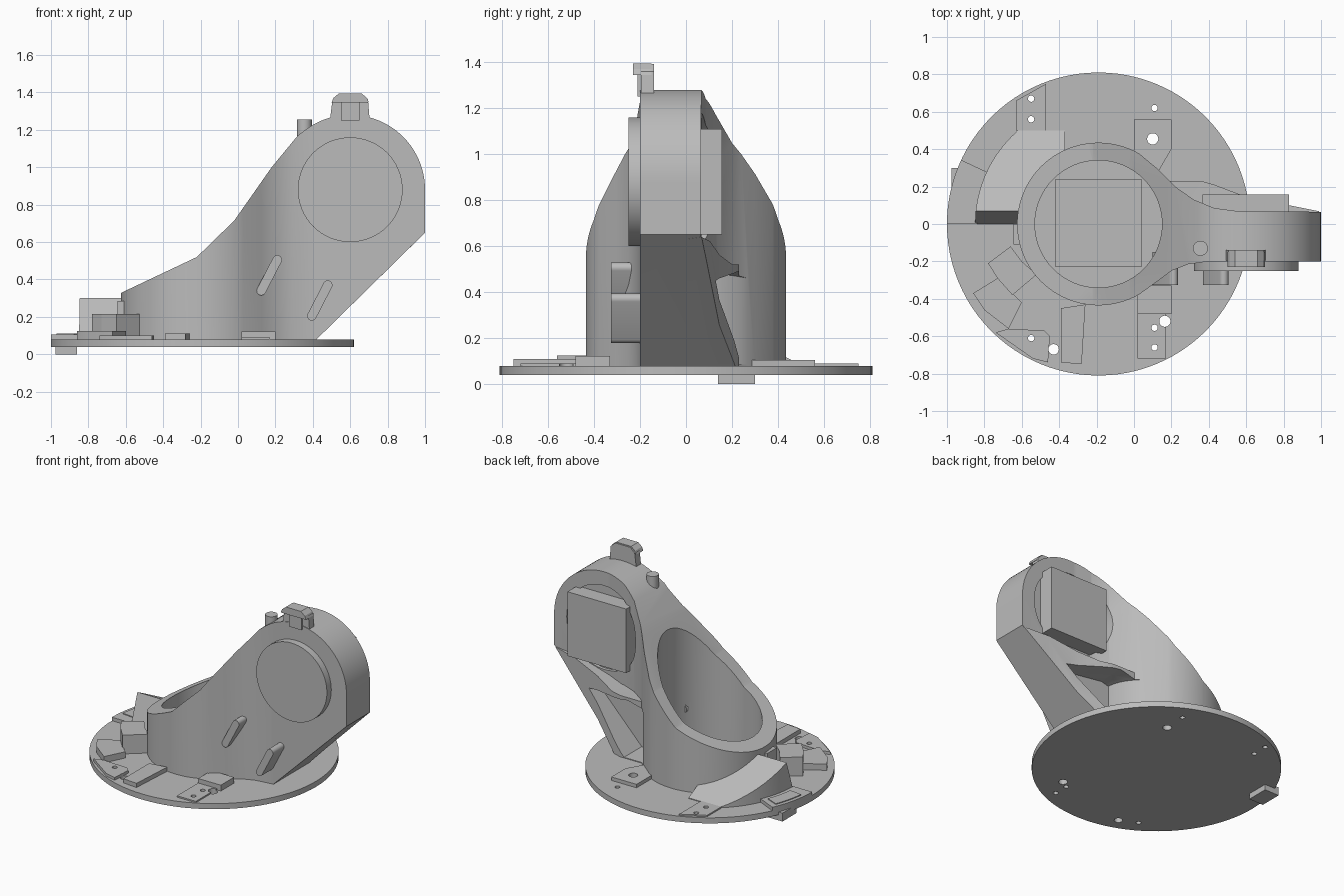
import bpy, bmesh
from math import cos, sin, radians
from mathutils import Vector

cube = bpy.data.objects.get("Cube")
if cube:
    bpy.data.objects.remove(cube)

grey = bpy.data.materials.new("plain grey")
grey.use_nodes = True
grey.diffuse_color = (0.5, 0.5, 0.5, 1)
grey.node_tree.nodes["Principled BSDF"].inputs["Base Color"].default_value = (0.5, 0.5, 0.5, 1)

CX = -0.19          # axis of the base and the cup
HEAD = (0.6, 0.88)  # centre of the arm head, in x and z


def arc(cx, cy, r, a, b, n):
    """Points along a circular arc, angles in degrees."""
    angles = [radians(a + (b - a) * i / n) for i in range(n + 1)]
    return [(cx + r * cos(t), cy + r * sin(t)) for t in angles]


def circle(cx, cy, r, n=64):
    return arc(cx, cy, r, 0, 360, n)[:-1]


def rect(x0, y0, x1, y1):
    return [(x0, y0), (x1, y0), (x1, y1), (x0, y1)]


def prism(name, pts, lo, hi, axis="z"):
    """Extrude a flat outline along one axis."""
    place = {"z": lambda a, b, c: (a, b, c),
             "y": lambda a, b, c: (a, c, b),
             "x": lambda a, b, c: (c, a, b)}[axis]
    bm = bmesh.new()
    face = bm.faces.new([bm.verts.new(place(a, b, lo)) for a, b in pts])
    out = bmesh.ops.extrude_face_region(bm, geom=[face])
    shift = Vector(place(0, 0, hi - lo))
    bmesh.ops.translate(bm, vec=shift,
                        verts=[v for v in out["geom"] if isinstance(v, bmesh.types.BMVert)])
    bmesh.ops.recalc_face_normals(bm, faces=bm.faces)
    mesh = bpy.data.meshes.new(name)
    bm.to_mesh(mesh)
    bm.free()
    mesh.materials.append(grey)
    obj = bpy.data.objects.new(name, mesh)
    bpy.context.collection.objects.link(obj)
    return obj


def combine(obj, other, operation, keep=False):
    """Apply a boolean and drop the helper."""
    mod = obj.modifiers.new("cut", "BOOLEAN")
    mod.operation, mod.solver, mod.object = operation, "EXACT", other
    graph = bpy.context.evaluated_depsgraph_get()
    mesh = bpy.data.meshes.new_from_object(obj.evaluated_get(graph))
    obj.modifiers.clear()
    obj.data = mesh
    if not keep:
        bpy.data.objects.remove(other)
    return obj


# Round base with through holes
base = prism("base_disc", circle(CX, 0, 0.81, 96), 0.04, 0.08)

# Side silhouette shared by the cup and the arm
profile = ([(-0.7, 0.06), (-0.7, 0.293), (-0.22, 0.52), (-0.02, 0.715), (0.18, 1.0), (0.32, 1.17)]
           + arc(*HEAD, 0.4, 126, 0, 32) + [(1.0, 0.65), (0.42, 0.08), (0.4, 0.06)])

# Cup and arm seen from above, flared where they join
plan = (arc(CX, 0, 0.435, 60, 300, 64)
        + [(0.12, -0.31), (0.2, -0.25), (0.29, -0.215), (0.4, -0.2), (1.01, -0.2),
           (1.01, 0.065), (0.56, 0.068), (0.43, 0.085), (0.32, 0.13), (0.22, 0.2), (0.12, 0.3)])
body = prism("cup_and_arm", plan, 0.06, 1.4)
combine(body, prism("silhouette", profile, -0.6, 0.6, "y"), "INTERSECT")
combine(body, prism("bore", circle(CX, 0, 0.34), 0.0, 1.5), "DIFFERENCE")

# Flared lower web behind the arm
web = prism("rear_web", [(0.15, 0.0), (0.98, 0.0), (0.99, 0.068), (0.83, 0.1), (0.6, 0.145),
                         (0.43, 0.21), (0.36, 0.23), (0.15, 0.23)], 0.06, 0.7)
web_side = [(0.1, 0.06), (0.4, 0.06), (0.42, 0.08), (0.99, 0.64), (0.8, 0.62), (0.45, 0.52), (0.1, 0.52)]
combine(web, prism("web_side", web_side, -0.1, 0.4, "y"), "INTERSECT")
combine(web, prism("bore", circle(CX, 0, 0.4), 0.0, 1.5), "DIFFERENCE")

# Open pocket under the arm, leaving the cup wall whole
pocket = prism("pocket", [(0.15, 0.085), (0.33, 0.085), (0.68, 0.45), (0.3, 0.5), (0.15, 0.46)],
               0.03, 0.5, "y")
combine(pocket, prism("cup_keep", circle(CX, 0, 0.435), 0.0, 1.5), "DIFFERENCE")
combine(web, pocket, "DIFFERENCE", keep=True)
combine(body, pocket, "DIFFERENCE")

# Arm head: front boss, shallow rear seat and rear box
prism("front_boss", circle(*HEAD, 0.28), -0.25, -0.19, "y")
combine(body, prism("rear_seat", circle(*HEAD, 0.3), 0.045, 0.2, "y"), "DIFFERENCE")
prism("rear_box", rect(0.365, 0.65, 0.83, 1.11), 0.03, 0.157, "y")

# Pin and hooked clip on top of the arm
prism("top_pin", circle(0.355, -0.13, 0.04, 32), 1.1, 1.255)
clip = [(0.49, 1.24), (0.505, 1.36), (0.54, 1.392), (0.66, 1.392), (0.695, 1.36), (0.705, 1.24)]
prism("clip_post", clip, -0.195, -0.14, "y")
prism("clip_hood", [(0.5, 1.345), (0.51, 1.37), (0.54, 1.395), (0.66, 1.395), (0.69, 1.37), (0.7, 1.345)],
      -0.23, -0.15, "y")
prism("clip_core", rect(0.55, 1.25, 0.65, 1.36), -0.21, -0.15, "y")

# Slanted ribs on the front
for side, (x, z) in {"inner": (0.125, 0.34), "outer": (0.395, 0.205)}.items():
    end = (x + 0.085, z + 0.165)
    rib = arc(x, z, 0.025, 153, 333, 12) + arc(*end, 0.025, -27, 153, 12)
    prism(side + "_rib", rib, -0.325, -0.15, "y")

# Raised square pad in the cup
prism("cup_pad", rect(-0.42, -0.23, 0.04, 0.24), 0.07, 0.1)

# Ramp wrapping the back left of the cup
ramp = prism("ramp", [(0.0, 0.06), (0.0, 0.08), (0.07, 0.3), (0.5, 0.085), (0.5, 0.06)], -0.95, -0.37, "x")
combine(ramp, prism("ramp_limit", circle(CX, 0, 0.66), 0.0, 0.5), "INTERSECT")
combine(ramp, prism("ramp_bore", circle(CX, 0, 0.4), 0.0, 0.5), "DIFFERENCE")
prism("cup_tab", rect(-0.645, -0.11, -0.6, 0.0), 0.2, 0.285)

# Edge latch and the peg below it
latch = arc(CX, 0, 0.81, 155, 180, 16) + arc(CX, 0, 0.65, 180, 155, 16)
prism("edge_latch", latch, 0.05, 0.105)
slot = arc(CX, 0, 0.785, 158, 174, 10) + arc(CX, 0, 0.69, 174, 158, 10)
prism("latch_inset", slot, 0.1, 0.111)
prism("latch_peg", rect(-0.975, 0.14, -0.86, 0.3), 0.0, 0.06)

# Blocks on the front left of the base
prism("tall_block", [(-0.78, -0.21), (-0.66, -0.12), (-0.6, -0.2), (-0.73, -0.29)], 0.07, 0.215)
prism("low_block", [(-0.73, -0.29), (-0.6, -0.2), (-0.52, -0.27), (-0.65, -0.38)], 0.07, 0.215)
prism("side_plate", [(-0.86, -0.37), (-0.73, -0.29), (-0.6, -0.42), (-0.67, -0.56), (-0.8, -0.46)], 0.07, 0.125)

# Low mounting plates around the base
plates = {
    "front_left_plate": ([(-0.67, -0.56), (-0.48, -0.57), (-0.45, -0.6), (-0.46, -0.74),
                          (-0.54, -0.72), (-0.74, -0.58)], 0.1),
    "front_plate": ([(-0.39, -0.74), (-0.28, -0.75), (-0.26, -0.43), (-0.39, -0.45)], 0.11),
    "front_right_block": (rect(0.02, -0.48, 0.2, -0.33), 0.122),
    "front_right_plate": (rect(0.02, -0.72, 0.17, -0.48), 0.09),
    "rear_right_plate": ([(0.0, 0.34), (0.13, 0.28), (0.2, 0.4), (0.2, 0.56), (0.0, 0.56)], 0.105),
    "rear_left_plate": ([(-0.63, 0.5), (-0.47, 0.5), (-0.47, 0.75), (-0.63, 0.66)], 0.09),
}
drilled = [base]
for name, (outline, top) in plates.items():
    drilled.append(prism(name, outline, 0.07, top))

# Through holes in the base and plates
holes = [(0.1, 0.455, 0.03), (0.165, -0.52, 0.03), (-0.43, -0.67, 0.028), (0.11, 0.62, 0.017),
         (-0.55, 0.67, 0.017), (-0.55, 0.56, 0.017), (-0.55, -0.61, 0.017),
         (0.11, -0.555, 0.017), (0.11, -0.66, 0.017)]
for x, y, r in holes:
    drill = prism("drill", circle(x, y, r, 20), 0.0, 0.3)
    for part in drilled:
        combine(part, drill, "DIFFERENCE", keep=True)
    bpy.data.objects.remove(drill)

# Smooth round walls, keep hard edges
for obj in bpy.context.collection.objects:
    if obj.type == "MESH":
        obj.data.shade_smooth()
        obj.data.set_sharp_from_angle(angle=radians(25))
